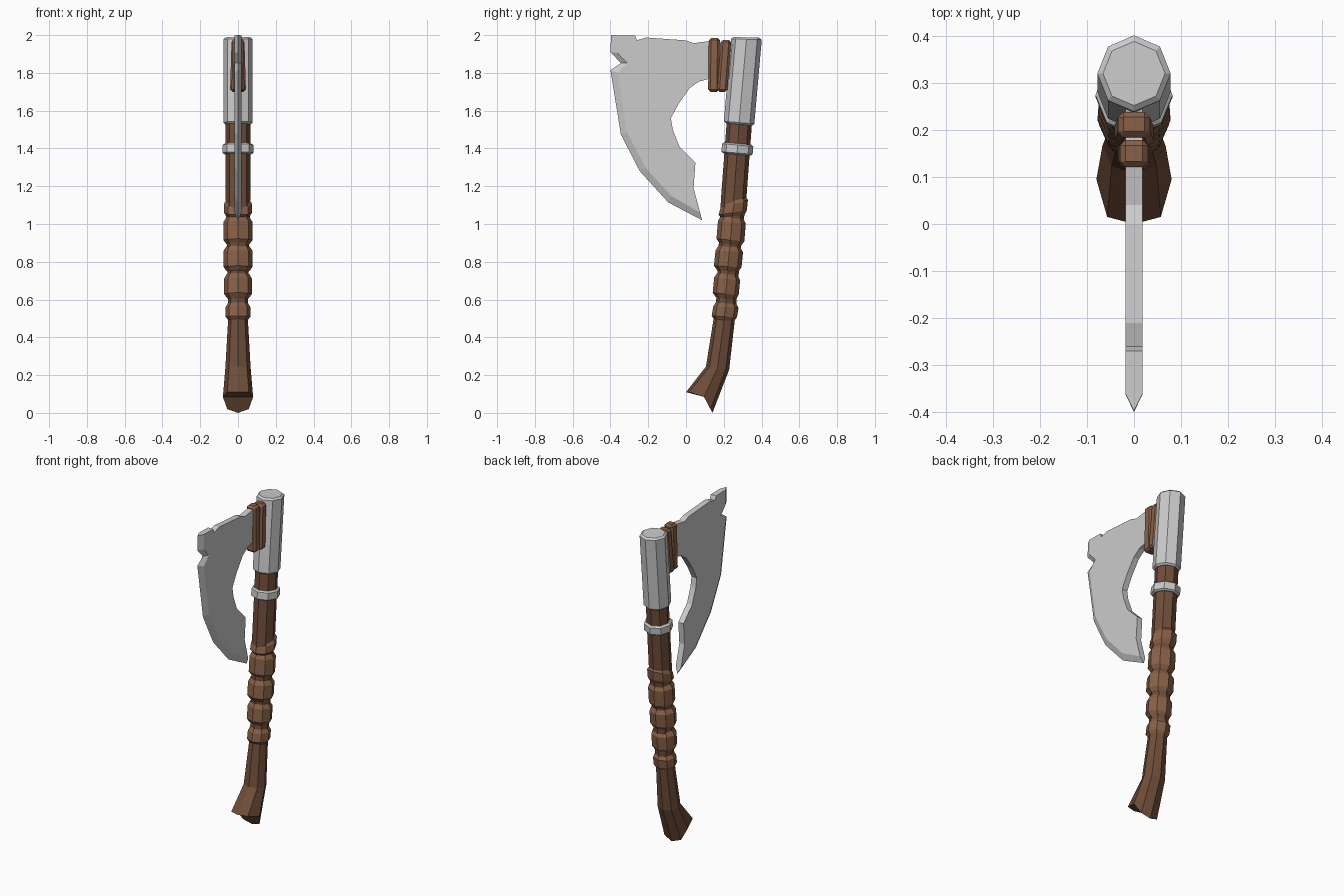
import bpy, bmesh
from math import sin, cos, pi

if "Cube" in bpy.data.objects:
    bpy.data.objects.remove(bpy.data.objects["Cube"])


def material(name, color):
    m = bpy.data.materials.new(name)
    m.diffuse_color = color
    m.use_nodes = True
    m.node_tree.nodes["Principled BSDF"].inputs["Base Color"].default_value = m.diffuse_color
    return m


WOOD = material("wood", (0.16, 0.075, 0.042, 1))
LEATHER = material("leather", (0.25, 0.12, 0.065, 1))


def finish(name, bm, mat=None):
    bmesh.ops.recalc_face_normals(bm, faces=bm.faces)
    me = bpy.data.meshes.new(name)
    bm.to_mesh(me)
    bm.free()
    ob = bpy.data.objects.new(name, me)
    bpy.context.collection.objects.link(ob)
    if mat:
        me.materials.append(mat)
    return ob


def ring(y, z, rx, ry, tilt=-0.087):
    """Eight-sided ring, starting at the front; positive tilt lifts the back."""
    pts = []
    for i in range(8):
        a = i * pi / 4
        d = -ry * cos(a)
        pts.append((rx * sin(a), y + d * cos(tilt), z + d * sin(tilt)))
    return pts


def loft(name, rings, mat=None):
    bm = bmesh.new()
    vs = [[bm.verts.new(p) for p in r] for r in rings]
    for a, b in zip(vs, vs[1:]):
        for i in range(8):
            j = (i + 1) % 8
            bm.faces.new((a[i], a[j], b[j], b[i]))
    first = vs[0]
    bm.faces.new([first[i] for i in (6, 7, 0, 1, 2)])
    bm.faces.new([first[i] for i in (2, 3, 4, 5, 6)])
    bm.faces.new(vs[-1])
    return finish(name, bm, mat)


# Shaft with a flared, notched foot
half = [(0, 0, 0.11), (0.057, 0.015, 0.11), (0.08, 0.095, 0.085),
        (0.057, 0.13, 0.02), (0, 0.14, 0.0)]
foot = half + [(-x, y, z) for x, y, z in half[3:0:-1]]
loft("shaft", [foot,
               ring(0.167, 0.237, 0.067, 0.062, -0.13),
               ring(0.203, 0.50, 0.052, 0.056),
               ring(0.214, 0.60, 0.054, 0.054),
               ring(0.236, 0.95, 0.060, 0.060),
               ring(0.252, 1.13, 0.065, 0.067),
               ring(0.284, 1.56, 0.065, 0.067)], WOOD)

# Leather grip wraps: bottom, top, centre y, half width, half depth, tilt
wraps = [(0.485, 0.585, 0.207, 0.066, 0.067, -0.05),
         (0.605, 0.735, 0.214, 0.074, 0.069, -0.10),
         (0.750, 0.880, 0.225, 0.078, 0.073, -0.06),
         (0.890, 1.035, 0.239, 0.077, 0.074, -0.10),
         (1.035, 1.130, 0.251, 0.075, 0.076, 0.30)]
for n, (z0, z1, y, rx, ry, t) in enumerate(wraps, 1):
    lean = 0.004
    loft(f"grip_wrap_{n}", [
        ring(y - lean, z0, rx - 0.018, ry - 0.018, t * 0.3 if n == 5 else t),
        ring(y - lean, z0 + 0.025, rx, ry, t * 0.5 if n == 5 else t),
        ring(y + lean, z1 - 0.025, rx, ry, t),
        ring(y + lean, z1, rx - 0.015, ry - 0.015, t)], LEATHER)

# Metal collar on the shaft
loft("collar", [ring(0.270, 1.368, 0.070, 0.072),
                ring(0.270, 1.376, 0.082, 0.083),
                ring(0.274, 1.418, 0.082, 0.083),
                ring(0.274, 1.426, 0.070, 0.072)])

# Metal sleeve at the head
loft("head_sleeve", [ring(0.281, 1.527, 0.068, 0.070),
                     ring(0.281, 1.537, 0.078, 0.081),
                     ring(0.320, 1.978, 0.078, 0.081, -0.03),
                     ring(0.320, 1.988, 0.066, 0.068, -0.03)])

# Blade: thick outline away from the edge, then the sharpened edge
T = 0.018
back = [(-0.27, 1.998), (-0.26, 1.973), (-0.21, 1.987), (0, 1.972),
        (0.04, 1.957), (0.12, 1.968), (0.27, 1.95), (0.27, 1.77),
        (0.12, 1.767), (0.07, 1.755), (0.02, 1.72), (-0.04, 1.635),
        (-0.08, 1.56), (-0.07, 1.50), (-0.035, 1.41), (0.05, 1.325),
        (0.04, 1.19)]
inner = [(0.075, 1.06), (-0.08, 1.15), (-0.215, 1.30), (-0.312, 1.485),
         (-0.362, 1.80), (-0.312, 1.852), (-0.362, 1.905), (-0.362, 1.999)]
edge = [(0.085, 1.02), (-0.095, 1.115), (-0.245, 1.28), (-0.345, 1.475),
        (-0.40, 1.815), (-0.345, 1.852), (-0.40, 1.91), (-0.397, 2.0)]
bm = bmesh.new()
outline = back + inner
right, left = [[bm.verts.new((x, y, z)) for y, z in outline] for x in (T, -T)]
sharp = [bm.verts.new((0, y, z)) for y, z in edge]
bm.faces.new(right)
bm.faces.new(left[::-1])
nb, n = len(back), len(outline)
for i in list(range(nb)) + [n - 1]:
    j = (i + 1) % n
    bm.faces.new((right[i], right[j], left[j], left[i]))
for k in range(len(edge) - 1):
    for side in (right, left):
        bm.faces.new((side[nb + k], side[nb + k + 1], sharp[k + 1], sharp[k]))
for k in (0, -1):
    i = nb if k == 0 else n - 1
    bm.faces.new((right[i], left[i], sharp[k]))
finish("blade", bm)


# Leather straps binding blade to sleeve
def strap(name, y_bottom, y_top, depth, z0, z1, w_bottom, w_top):
    bm = bmesh.new()
    bmesh.ops.create_cube(bm, size=2)
    for v in bm.verts:
        up = v.co.z > 0
        v.co = (v.co.x * (w_top if up else w_bottom),
                (y_top if up else y_bottom) + v.co.y * depth,
                (z1 if up else z0))
    bmesh.ops.bevel(bm, geom=bm.edges[:], offset=0.012, segments=1,
                    affect='EDGES')
    finish(name, bm, LEATHER)


strap("front_strap", 0.146, 0.150, 0.029, 1.70, 1.985, 0.034, 0.030)
strap("rear_strap", 0.192, 0.212, 0.027, 1.70, 1.975, 0.042, 0.034)
